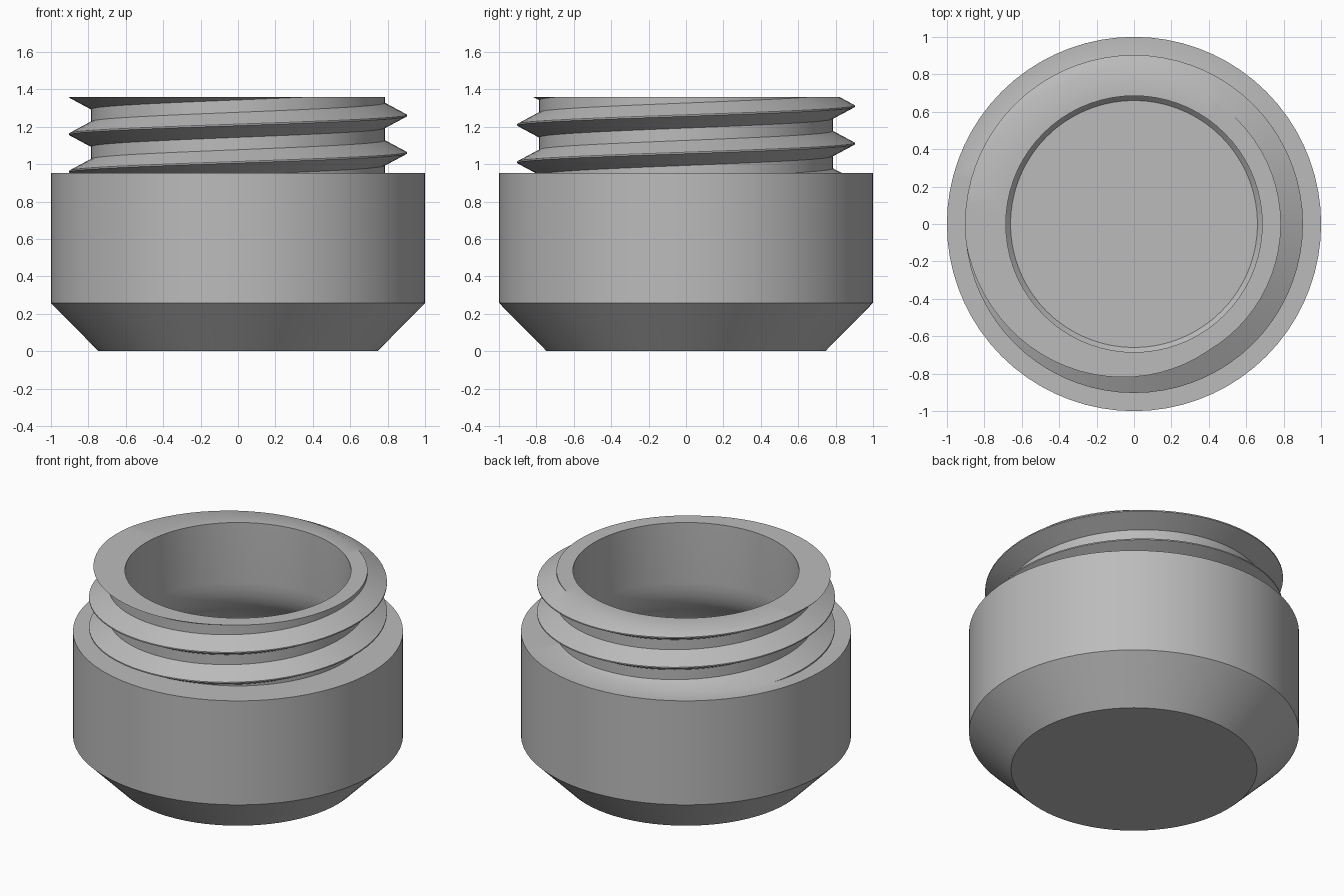
import bpy
import bmesh
import math

if "Cube" in bpy.data.objects:
    bpy.data.objects.remove(bpy.data.objects["Cube"], do_unlink=True)

SEGMENTS = 72
SHOULDER, TOP, BORE = 0.953, 1.36, 0.685
ROOT, CREST, PITCH, HALF = 0.785, 0.903, 0.2, 0.067


def sweep(bm, profile, rise=0.0):
    """Turn an (r, z) profile once round z, rising by one pitch for a thread."""
    columns = []
    for i in range(SEGMENTS + 1):
        a = math.tau * i / SEGMENTS
        columns.append([bm.verts.new((r * math.cos(a), r * math.sin(a),
                                      z + rise * i / SEGMENTS)) for r, z in profile])
    for left, right in zip(columns, columns[1:]):
        for k in range(len(profile) - 1):
            bm.faces.new((left[k], right[k], right[k + 1], left[k + 1]))


def fill_ring(bm, height):
    """Close the flat ring between two open loops at one height."""
    edges = [e for e in bm.edges if e.is_boundary
             and all(abs(v.co.z - height) < 1e-4 for v in e.verts)]
    bmesh.ops.triangle_fill(bm, edges=edges, use_beauty=True, normal=(0, 0, 1))


bm = bmesh.new()

# Helical thread, trimmed flat at the shoulder and the rim
thread = []
for turn in range(5):
    z = 0.66 + PITCH * turn
    thread += [(ROOT, z - HALF), (CREST, z - 0.004), (CREST, z + 0.004), (ROOT, z + HALF)]
sweep(bm, thread, PITCH)
bmesh.ops.remove_doubles(bm, verts=bm.verts[:], dist=1e-5)
for height, up in ((SHOULDER, -1), (TOP, 1)):
    bmesh.ops.bisect_plane(bm, geom=bm.verts[:] + bm.edges[:] + bm.faces[:], dist=1e-5,
                           plane_co=(0, 0, height), plane_no=(0, 0, up), clear_outer=True)

# Outer body with a chamfered foot
sweep(bm, [(0.745, 0), (1, 0.258), (1, SHOULDER)])

# Bore that flares into the rounded cavity
flare = [(BORE + 0.17 * (1 - math.cos(t)), 0.96 - 0.26 * math.sin(t))
         for t in (math.pi / 2 * k / 8 for k in range(7))]
wall = flare[-1][0] + 0.05
sweep(bm, [(BORE, TOP)] + flare + [(wall, 0.62), (wall, 0.32), (0.66, 0.12)])
bmesh.ops.remove_doubles(bm, verts=bm.verts[:], dist=1e-5)

# Rim, shoulder, underside and cavity floor
for height in (TOP, SHOULDER):
    fill_ring(bm, height)
for height in (0, 0.12):
    loop = [e for e in bm.edges if e.is_boundary
            and all(abs(v.co.z - height) < 1e-4 for v in e.verts)]
    bmesh.ops.contextual_create(bm, geom=loop)
bmesh.ops.recalc_face_normals(bm, faces=bm.faces[:])

mesh = bpy.data.meshes.new("threaded_jar")
bm.to_mesh(mesh)
bm.free()
jar = bpy.data.objects.new("threaded_jar", mesh)
bpy.context.collection.objects.link(jar)

# Plain grey
colour = (0.5, 0.5, 0.5, 1)
grey = bpy.data.materials.new("plain_grey")
grey.use_nodes = True
grey.diffuse_color = colour
grey.node_tree.nodes["Principled BSDF"].inputs["Base Color"].default_value = colour
mesh.materials.append(grey)

bpy.ops.object.select_all(action="DESELECT")
jar.select_set(True)
bpy.context.view_layer.objects.active = jar
bpy.ops.object.shade_smooth_by_angle(angle=math.radians(30))
